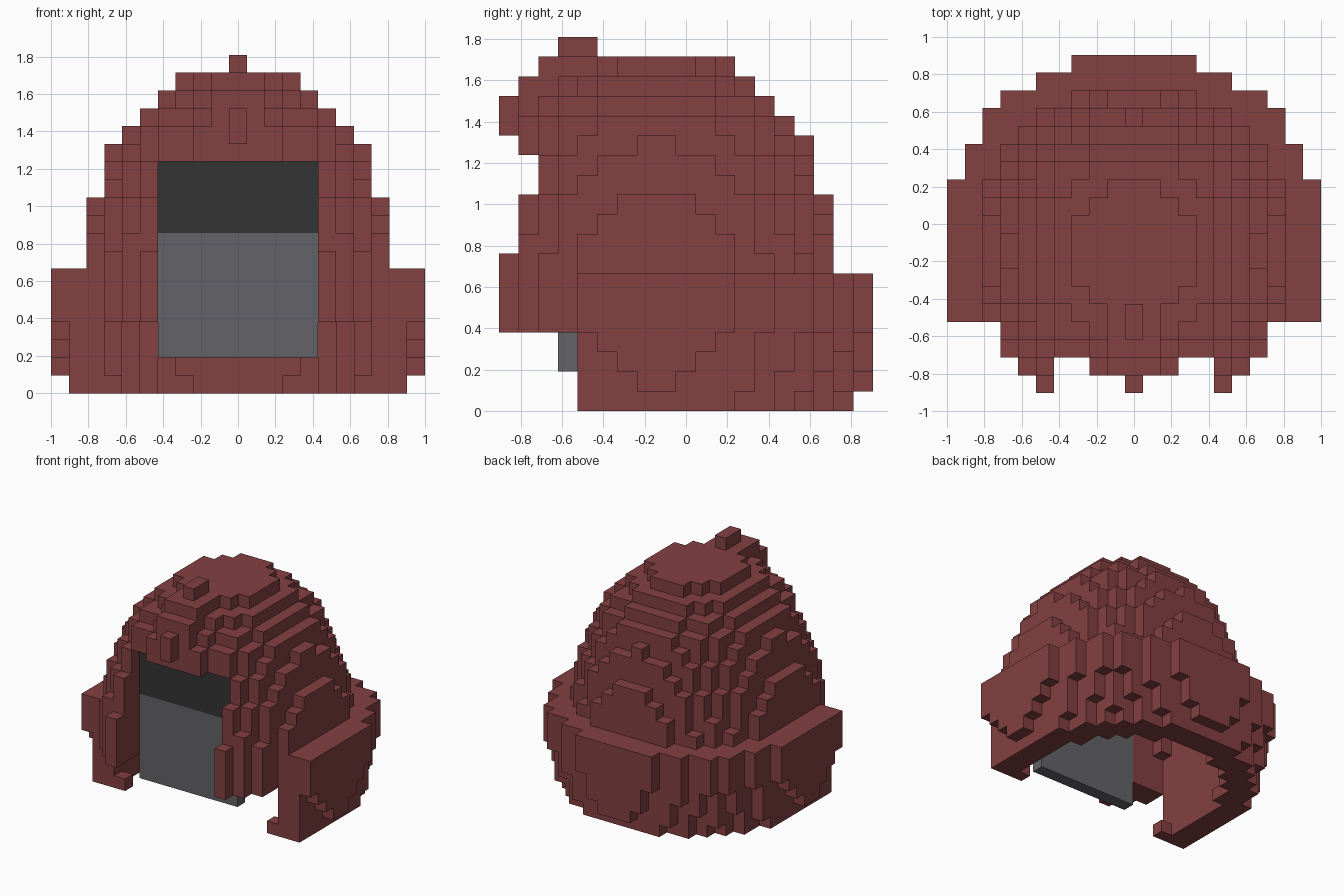
import bpy, bmesh, math

if "Cube" in bpy.data.objects:
    bpy.data.objects.remove(bpy.data.objects["Cube"])

U = 2 / 21            # edge of one cube
NJ = 19               # rows front to back


def material(name, rgb):
    m = bpy.data.materials.new(name)
    m.diffuse_color = (*rgb, 1)
    m.use_nodes = True
    m.node_tree.nodes["Principled BSDF"].inputs["Base Color"].default_value = m.diffuse_color
    return m


RED = material("dark red", (0.23, 0.051, 0.053))
GREY = material("visor grey", (0.127, 0.127, 0.138))
DARK = material("visor charcoal", (0.034, 0.034, 0.034))

# Squared radius of the elliptical footprint for every layer, bottom to top
R2 = [97, 101, 104, 108, 114.9, 114.9, 114.9, 79, 75.3, 73, 68, 63, 57,
      50.8, 44, 35, 23, 13, 0]


def dist2(i, j):
    return i * i + 0.9 * (j - 7.5) ** 2


def outer(i, j, k):
    """Helmet solid before hollowing."""
    a = abs(i)
    if k <= 12 and j < 4:                  # face opening and cheek guards
        if a <= 4 or k < 4:
            return False
        return dist2(i, j) < min(R2[k], 79)
    if j < 1 or (j == 1 and a > 2):        # brow is trimmed flat
        return False
    return dist2(i, j) < R2[k]


def cavity(i, j, k):
    """Head space, open at the bottom and behind the visor."""
    if j < 4 or k > 16:
        return False
    limit = 55 if k == 0 else min(62, (math.sqrt(R2[k + 1]) - 1) ** 2)
    return dist2(i, j) < limit


def box(i0, i1, j0, j1, k0, k1):
    return {(i, j, k) for i in range(i0, i1 + 1)
            for j in range(j0, j1 + 1) for k in range(k0, k1 + 1)}


def build(name, cells, mat):
    """Turn a set of cubes into one mesh of its exposed faces."""
    bm = bmesh.new()
    cache = {}

    def vert(p):
        if p not in cache:
            cache[p] = bm.verts.new(((p[0] - 0.5) * U,
                                     (p[1] - NJ / 2) * U, p[2] * U))
        return cache[p]

    for c in sorted(cells):
        for axis in range(3):
            for side in (0, 1):
                n = list(c)
                n[axis] += 2 * side - 1
                if tuple(n) in cells:
                    continue
                b, d = (axis + 1) % 3, (axis + 2) % 3
                quad = []
                for s, t in ((0, 0), (1, 0), (1, 1), (0, 1)):
                    p = list(c)
                    p[axis] += side
                    p[b] += s
                    p[d] += t
                    quad.append(vert(tuple(p)))
                bm.faces.new(quad if side else quad[::-1])
    me = bpy.data.meshes.new(name)
    bm.to_mesh(me)
    bm.free()
    me.materials.append(mat)
    ob = bpy.data.objects.new(name, me)
    bpy.context.collection.objects.link(ob)
    return ob


# Shell: stepped dome, flared neck band, cheek guards
shell = {c for c in box(-10, 10, 0, 18, 0, 17)
         if outer(*c) and not cavity(*c)}
# Crest over the brow, its front stud and its top stud
shell |= box(-1, 1, 1, 3, 15, 16) | box(-1, 1, 2, 4, 17, 17)
shell |= box(0, 0, 0, 0, 14, 15) | box(0, 0, 3, 4, 18, 18)
build("helmet_shell", shell, RED)

# Visor: lower plate and darker eye band
build("visor_lower", box(-4, 4, 3, 3, 2, 8), GREY)
build("visor_eye_band", box(-4, 4, 3, 3, 9, 12), DARK)
